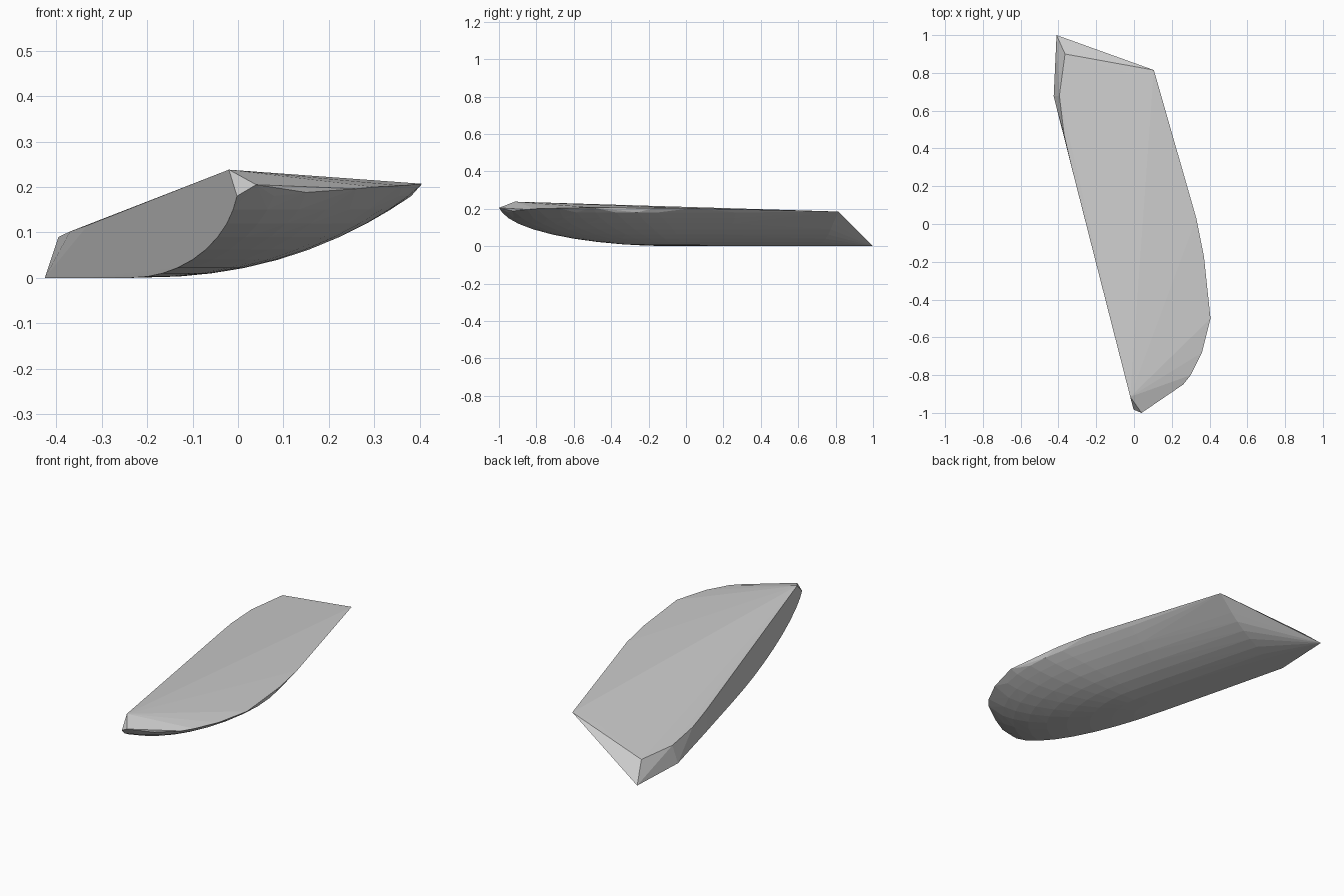
import bpy, bmesh
from math import sin, cos, pi, sqrt

if "Cube" in bpy.data.objects:
    bpy.data.objects.remove(bpy.data.objects["Cube"])

# The hull runs along a slanted axis: s = along it, t = across it
AX, AY = -0.247, 0.969
WALL = -0.245          # t of the flat side wall
AFT = 0.76             # s where the stern starts


def place(s, t, z):
    return (s * AX + t * AY, s * AY - t * AX, z)


points = []

# Rounded bow and long curved bottom, one waterline per height
for z in (0.0, 0.003, 0.01, 0.022, 0.04, 0.062, 0.09, 0.12, 0.15, 0.18):
    width = 0.573 * (z / 0.2) ** (1 / 2.45)
    start = -0.26 * z / 0.2
    length = 0.968 * sqrt(1 - (1 - z / 0.22) ** 2) + start
    for i in range(11):
        a = i * pi / 20
        points.append(place(start - length * sin(a), WALL + width * cos(a), z))
    points.append(place(0.2, WALL + width, z))
    points.append(place(AFT, WALL + width * 0.957, z))

# Flat side wall, turning in towards the stern
for s, t, top in ((0.372, -0.246, 0.116), (0.547, -0.242, 0.102), (0.756, -0.215, 0.09)):
    for k in range(3):
        points.append(place(s, t, top * k / 2))

# Upper rim, bow corner and stern tip
points += [
    (-0.02, -0.915, 0.238), (0.0, -0.98, 0.18), (0.04, -1.0, 0.205),
    (0.15, -0.925, 0.188), (0.26, -0.85, 0.196), (0.30, -0.80, 0.20),
    (0.36, -0.68, 0.203), (0.405, -0.50, 0.207), (0.37, -0.17, 0.204),
    (0.33, 0.03, 0.203), (0.105, 0.815, 0.185), (-0.03, 0.80, 0.16),
    (-0.365, 0.90, 0.09), (-0.41, 1.0, 0.0),
]

# Wrap the points in one closed faceted shell
bm = bmesh.new()
for p in points:
    bm.verts.new(p)
bmesh.ops.remove_doubles(bm, verts=bm.verts[:], dist=0.0005)
res = bmesh.ops.convex_hull(bm, input=bm.verts[:])
junk = {g for g in res["geom_interior"] + res["geom_unused"]
        if isinstance(g, bmesh.types.BMVert)}
bmesh.ops.delete(bm, geom=list(junk), context='VERTS')
bmesh.ops.recalc_face_normals(bm, faces=bm.faces[:])

mesh = bpy.data.meshes.new("hull")
bm.to_mesh(mesh)
bm.free()
hull = bpy.data.objects.new("hull", mesh)
bpy.context.collection.objects.link(hull)
